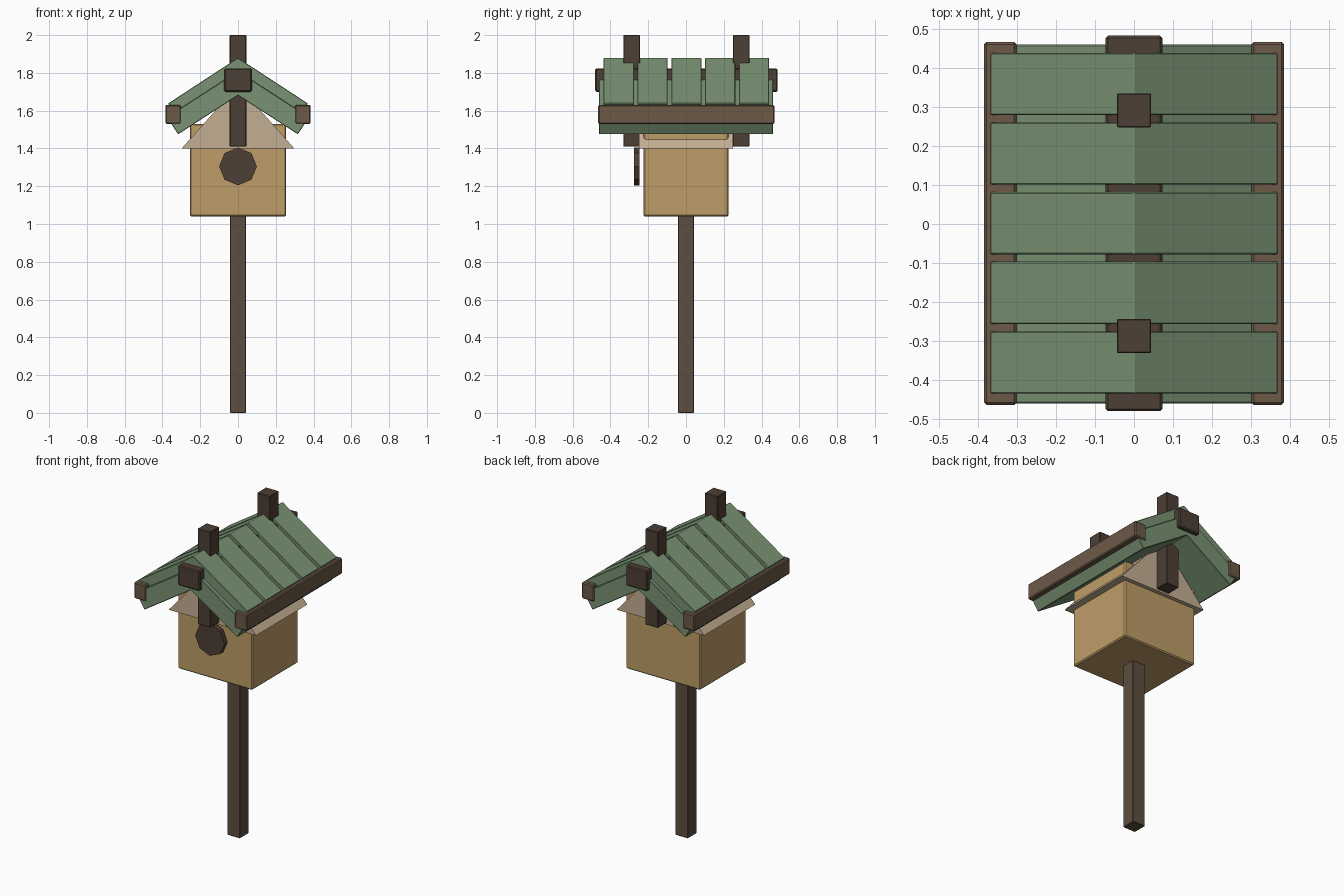
import bpy, bmesh, math

if "Cube" in bpy.data.objects:
    bpy.data.objects.remove(bpy.data.objects["Cube"])

def mat(name, rgb):
    m = bpy.data.materials.new(name)
    m.diffuse_color = (*rgb, 1)
    m.use_nodes = True
    m.node_tree.nodes["Principled BSDF"].inputs["Base Color"].default_value = m.diffuse_color
    return m

DARK = mat("dark_wood", (0.075, 0.05, 0.035))
POST = mat("post_wood", (0.11, 0.075, 0.05))
TRIM = mat("trim_wood", (0.15, 0.10, 0.065))
TAN = mat("tan_wood", (0.52, 0.34, 0.14))
PALE = mat("pale_wood", (0.55, 0.43, 0.29))
GREEN = mat("green_roof", (0.19, 0.29, 0.17))

def extrude(name, profile, y0, y1, material, bevel=0.0):
    """Extrude an XZ profile from y0 to y1."""
    bm = bmesh.new()
    face = bm.faces.new([bm.verts.new((x, y0, z)) for x, z in profile])
    geo = bmesh.ops.extrude_face_region(bm, geom=[face])["geom"]
    bmesh.ops.translate(bm, vec=(0, y1 - y0, 0),
                        verts=[v for v in geo if isinstance(v, bmesh.types.BMVert)])
    bmesh.ops.recalc_face_normals(bm, faces=bm.faces)
    me = bpy.data.meshes.new(name)
    bm.to_mesh(me)
    bm.free()
    me.materials.append(material)
    ob = bpy.data.objects.new(name, me)
    bpy.context.collection.objects.link(ob)
    if bevel:
        b = ob.modifiers.new("bevel", "BEVEL")
        b.width, b.segments = bevel, 1
    return ob

def box(name, x0, x1, y0, y1, z0, z1, material, bevel=0.005):
    return extrude(name, [(x0, z0), (x1, z0), (x1, z1), (x0, z1)], y0, y1, material, bevel)

def slab(apex_top, apex_low, top_end, low_end):
    """Chevron roof profile, symmetric about x = 0."""
    right = [top_end, low_end]
    return ([(0, apex_top)] + right + [(0, apex_low)]
            + [(-x, z) for x, z in reversed(right)])

# Ground post and house body
box("ground_post", -0.043, 0.043, -0.043, 0.043, 0, 1.06, POST, 0.003)
box("house_body", -0.255, 0.255, -0.225, 0.225, 1.04, 1.53, TAN, 0.007)

# Gable prism under the roof
extrude("gable", [(-0.298, 1.40), (0.298, 1.40), (0, 1.735)], -0.25, 0.25, PALE)

# Entrance hole disc, eight sided
hole = [(0.1 * math.cos(i * math.pi / 4), 1.305 + 0.1 * math.sin(i * math.pi / 4))
        for i in range(8)]
extrude("entrance_hole", hole, -0.275, -0.246, DARK)

# Lower roof layer and the five plank strips on top
extrude("roof_base", slab(1.81, 1.68, (0.376, 1.566), (0.317, 1.475)),
        -0.461, 0.461, GREEN, 0.003)
for i in range(5):
    y = (i - 2) * 0.179 + 0.002
    extrude(f"roof_plank_{i + 1}", slab(1.88, 1.80, (0.37, 1.638), (0.335, 1.584)),
            y - 0.08, y + 0.08, GREEN, 0.003)

# Ridge beam and eave boards
box("ridge_beam", -0.073, 0.073, -0.481, 0.484, 1.70, 1.824, DARK, 0.006)
for side, s in (("left", -1), ("right", 1)):
    a, b = sorted((s * 0.302, s * 0.385))
    box(f"eave_board_{side}", a, b, -0.465, 0.468, 1.53, 1.63, TRIM, 0.006)

# Front and back gable posts
for name, y in (("front", -0.288), ("back", 0.292)):
    box(f"gable_post_{name}", -0.044, 0.044, y - 0.044, y + 0.044, 1.41, 2.0, DARK, 0.003)
